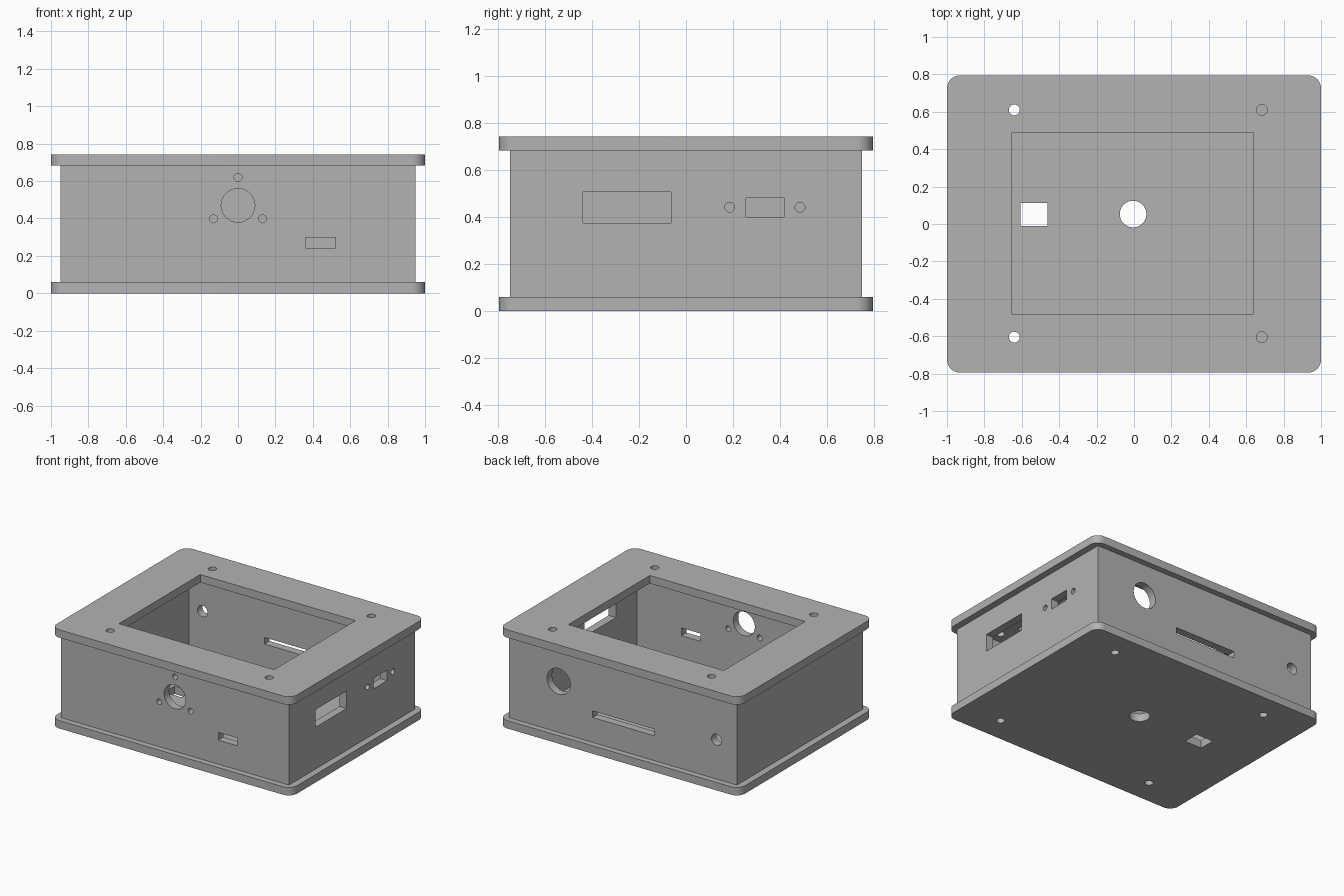
import bpy, bmesh, math
from mathutils import Matrix, Vector

if "Cube" in bpy.data.objects:
    bpy.data.objects.remove(bpy.data.objects["Cube"])

grey = bpy.data.materials.new("plain grey")
grey.diffuse_color = (0.45, 0.45, 0.45, 1)
grey.use_nodes = True
grey.node_tree.nodes["Principled BSDF"].inputs["Base Color"].default_value = grey.diffuse_color

W, D, H = 2.0, 1.59, 0.743      # overall size
T = 0.06                        # plate and wall thickness
BX, BY = 0.95, 0.75             # half size of the wall ring


def finish(name, bm):
    bmesh.ops.recalc_face_normals(bm, faces=bm.faces)
    mesh = bpy.data.meshes.new(name)
    bm.to_mesh(mesh)
    bm.free()
    mesh.materials.append(grey)
    ob = bpy.data.objects.new(name, mesh)
    bpy.context.collection.objects.link(ob)
    return ob


def box(bm, lo, hi):
    lo, hi = Vector(lo), Vector(hi)
    m = Matrix.Translation((lo + hi) / 2) @ Matrix.Diagonal((*(hi - lo), 1))
    bmesh.ops.create_cube(bm, size=1, matrix=m)


def drill(bm, centre, r, axis, depth=0.2):
    rot = {"X": Matrix.Rotation(math.pi / 2, 4, "Y"),
           "Y": Matrix.Rotation(math.pi / 2, 4, "X"),
           "Z": Matrix.Identity(4)}[axis]
    bmesh.ops.create_cone(bm, cap_ends=True, segments=48, radius1=r, radius2=r,
                          depth=depth, matrix=Matrix.Translation(centre) @ rot)


def rounded_plate(name, z, r=0.07, steps=10):
    bm = bmesh.new()
    ring = []
    for q, (sx, sy) in enumerate(((1, 1), (-1, 1), (-1, -1), (1, -1))):
        for i in range(steps + 1):
            a = (q + i / steps) * math.pi / 2
            ring.append(bm.verts.new((sx * (W / 2 - r) + r * math.cos(a),
                                      sy * (D / 2 - r) + r * math.sin(a), z)))
    face = bm.faces.new(ring)
    out = bmesh.ops.extrude_face_region(bm, geom=[face])
    top = [v for v in out["geom"] if isinstance(v, bmesh.types.BMVert)]
    bmesh.ops.translate(bm, verts=top, vec=(0, 0, T))
    return finish(name, bm)


def cut(ob, bm):
    cutter = finish("cutter", bm)
    cutter.hide_render = True
    mod = ob.modifiers.new("holes", "BOOLEAN")
    mod.operation, mod.solver, mod.object = "DIFFERENCE", "EXACT", cutter
    bpy.ops.object.select_all(action="DESELECT")
    bpy.context.view_layer.objects.active = ob
    ob.select_set(True)
    bpy.ops.object.modifier_apply(modifier=mod.name)
    bpy.data.objects.remove(cutter)
    bpy.ops.object.shade_smooth_by_angle(angle=math.radians(30))


# Base plate: four screw holes (right pair blind), round and square openings
base = rounded_plate("base_plate", 0)
c = bmesh.new()
for y in (-0.605, 0.61):
    drill(c, (-0.64, y, 0), 0.029, "Z")
    drill(c, (0.683, y, 0), 0.029, "Z", 0.1)
drill(c, (-0.005, 0.053, 0), 0.071, "Z")
box(c, (-0.607, -0.01, -0.1), (-0.463, 0.112, 0.1))
cut(base, c)

# Lid: large window and four screw holes
lid = rounded_plate("lid", H - T)
c = bmesh.new()
for y in (-0.605, 0.61):
    for x in (-0.64, 0.683):
        drill(c, (x, y, H), 0.029, "Z")
box(c, (-0.655, -0.481, H - 0.1), (0.638, 0.487, H + 0.1))
cut(lid, c)

# Wall ring: box hollowed right through
b = bmesh.new()
box(b, (-BX, -BY, T), (BX, BY, H - T))
walls = finish("walls", b)
c = bmesh.new()
box(c, (T - BX, T - BY, -1), (BX - T, BY - T, 2))
cut(walls, c)

# Openings in the walls
c = bmesh.new()
# front: round opening with three screws, small slot
drill(c, (0, -BY, 0.47), 0.09, "Y")
for x, z in ((0, 0.62), (-0.131, 0.398), (0.131, 0.398)):
    drill(c, (x, -BY, z), 0.021, "Y")
box(c, (0.361, -BY - 0.1, 0.241), (0.521, -BY + 0.1, 0.299))
# right: wide opening, small opening between two screws
box(c, (BX - 0.1, -0.438, 0.375), (BX + 0.1, -0.064, 0.507))
box(c, (BX - 0.1, 0.255, 0.4), (BX + 0.1, 0.417, 0.481))
for y in (0.186, 0.485):
    drill(c, (BX, y, 0.442), 0.021, "X")
# back: round opening, long slot, small hole
drill(c, (0.535, BY, 0.443), 0.097, "Y")
box(c, (-0.263, BY - 0.1, 0.247), (0.252, BY + 0.1, 0.297))
drill(c, (-0.779, BY, 0.356), 0.042, "Y")
cut(walls, c)
